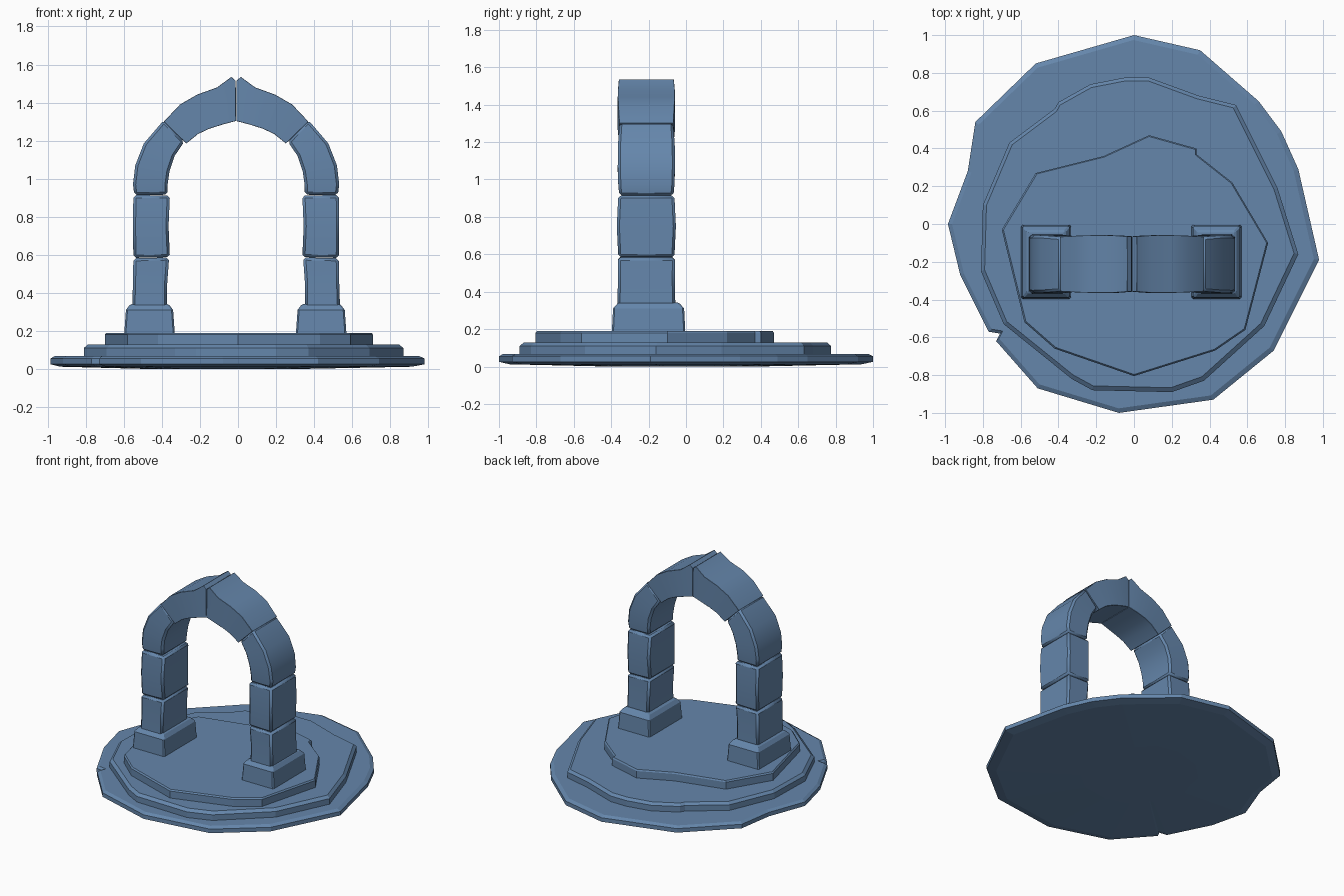
import bpy, bmesh, math

if "Cube" in bpy.data.objects:
    bpy.data.objects.remove(bpy.data.objects["Cube"])

stone = bpy.data.materials.new("blue grey stone")
stone.diffuse_color = (0.13, 0.24, 0.41, 1)
stone.use_nodes = True
stone.node_tree.nodes["Principled BSDF"].inputs["Base Color"].default_value = stone.diffuse_color


def add_object(name, bm, smooth=False, bevel=0.0):
    bmesh.ops.recalc_face_normals(bm, faces=bm.faces[:])
    mesh = bpy.data.meshes.new(name)
    bm.to_mesh(mesh)
    bm.free()
    ob = bpy.data.objects.new(name, mesh)
    bpy.context.collection.objects.link(ob)
    mesh.materials.append(stone)
    if bevel:
        m = ob.modifiers.new("worn edges", 'BEVEL')
        m.width = bevel
        m.segments = 1
        m.limit_method = 'ANGLE'
        m.angle_limit = math.radians(40)
    if smooth:
        bpy.ops.object.select_all(action='DESELECT')
        bpy.context.view_layer.objects.active = ob
        ob.select_set(True)
        bpy.ops.object.shade_smooth_by_angle(angle=math.radians(28))
    return ob


def loft(rings):
    """Closed solid through rings of equal length."""
    bm = bmesh.new()
    vs = [[bm.verts.new(p) for p in r] for r in rings]
    n = len(vs[0])
    for a, b in zip(vs, vs[1:]):
        for i in range(n):
            j = (i + 1) % n
            bm.faces.new((a[i], a[j], b[j], b[i]))
    bm.faces.new(vs[0])
    bm.faces.new(vs[-1])
    return bm


def slab(name, outline, levels):
    """Broken stone disc: levels are (height, scale about the middle)."""
    cx = sum(p[0] for p in outline) / len(outline)
    cy = sum(p[1] for p in outline) / len(outline)
    add_object(name, loft([[(cx + (x - cx) * s, cy + (y - cy) * s, z)
                            for x, y in outline] for z, s in levels]))


# Stepped platform, each tier an irregular chipped polygon
slab("bottom_step",
     [(0, 1), (.35, .92), (.66, .65), (.78, .49), (.87, .29), (.98, -.19), (.74, -.67),
      (.42, -.93), (-.08, -1), (-.51, -.87), (-.73, -.62), (-.71, -.58), (-.77, -.57),
      (-.92, -.27), (-.985, 0), (-.88, .28), (-.84, .54), (-.52, .85)],
     [(.0, .4), (.012, .94), (.025, 1), (.055, 1), (.068, .975)])
slab("middle_step",
     [(.08, .775), (.34, .68), (.54, .63), (.76, .19), (.87, -.16), (.69, -.54),
      (.37, -.83), (.2, -.89), (-.22, -.88), (-.33, -.82), (-.69, -.53), (-.81, -.25),
      (-.80, .1), (-.66, .43), (-.42, .61), (-.40, .645), (-.23, .74), (-.05, .775)],
     [(.05, 1), (.11, 1), (.128, .975)])
slab("top_step",
     [(.08, .47), (.33, .4), (.33, .37), (.52, .22), (.71, -.1), (.59, -.56), (.43, -.67),
      (0, -.805), (-.42, -.66), (-.58, -.52), (-.70, -.03), (-.52, .27), (-.16, .36)],
     [(.11, 1), (.18, 1), (.19, .988)])


def block(name, side, sections, yc=-.212):
    """Stone block through sections (inner x, z, outer x, z, half depth)."""
    rings = []
    for ix, iz, ox, oz, h in sections:
        ix, ox = -.01 + side * (ix + .01), -.01 + side * (ox + .01)
        rings.append([(ix, yc - h, iz), (ox, yc - h, oz), (ox, yc + h, oz), (ix, yc + h, iz)])
    add_object(name, loft(rings), smooth=True, bevel=.014)


PARTS = {
    "lower_pillar_block": [(.352, .30, .537, .30, .156), (.352, .45, .532, .45, .152),
                           (.342, .586, .53, .582, .153)],
    "upper_pillar_block": [(.338, .588, .53, .584, .15), (.345, .75, .532, .75, .158),
                           (.338, .912, .53, .914, .15)],
    "lower_arch_stone": [(.35, .916, .525, .914, .145), (.35, .97, .532, .97, .15),
                         (.34, 1.04, .52, 1.07, .153), (.313, 1.12, .475, 1.185, .152),
                         (.262, 1.195, .37, 1.308, .144)],
    "upper_arch_stone": [(.252, 1.185, .37, 1.30, .145), (.19, 1.235, .285, 1.39, .15),
                         (.13, 1.263, .195, 1.442, .153), (.06, 1.285, .09, 1.48, .152),
                         (-.008, 1.303, .015, 1.535, .147), (-.009, 1.304, -.008, 1.515, .145)],
}

for side, label in ((1, "right"), (-1, "left")):
    for part, sections in PARTS.items():
        block(f"{part}_{label}", side, sections)

    # Pillar foot with sloping top
    cx = -.014 + side * .451
    rings = []
    for z, hx, hy in ((.17, .134, .197), (.31, .124, .19), (.342, .1, .162)):
        rings.append([(cx + a * hx, -.2 + b * hy, z)
                      for a, b in ((-1, -1), (1, -1), (1, 1), (-1, 1))])
    add_object(f"pillar_foot_{label}", loft(rings), bevel=.008)
